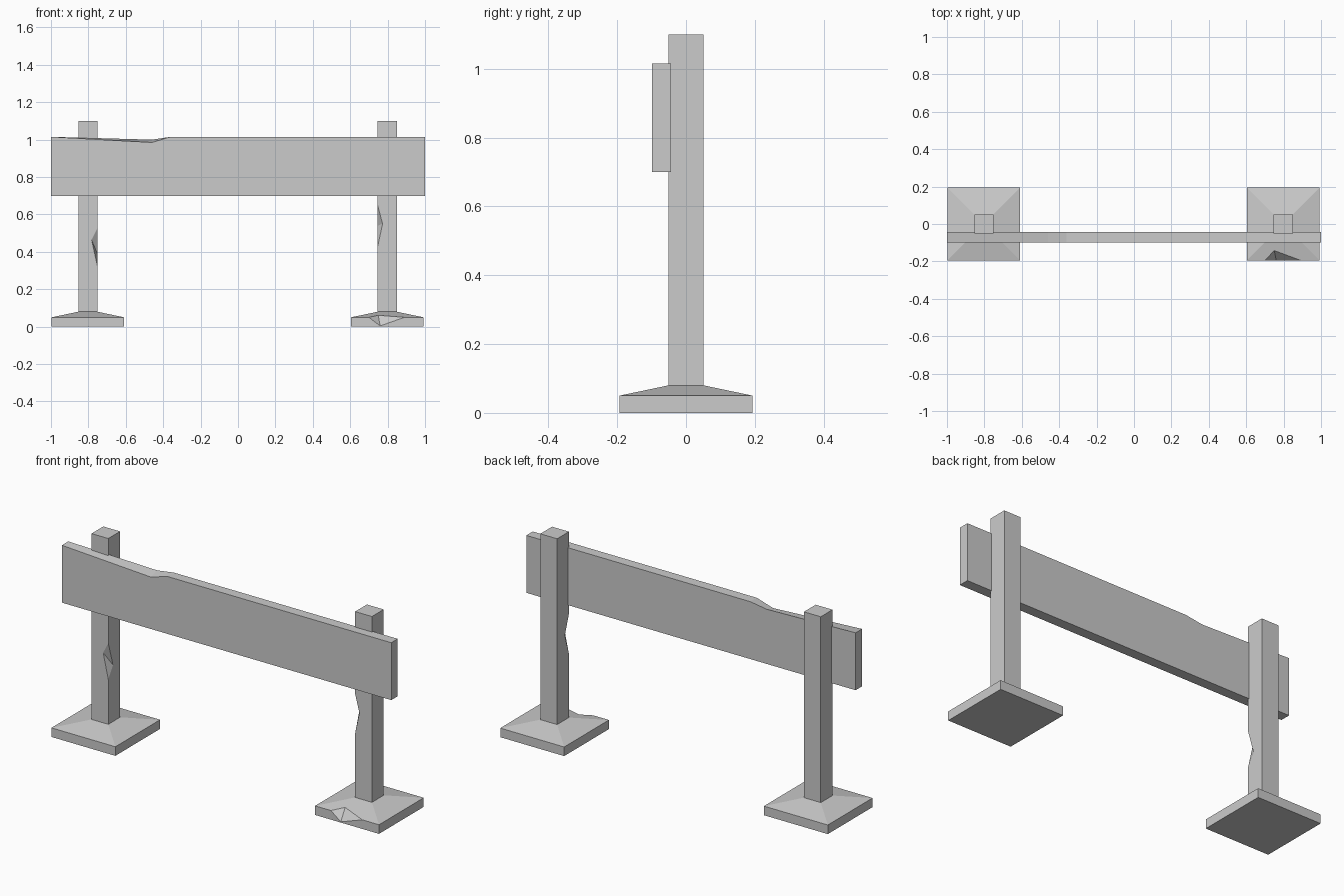
import bpy, bmesh
from mathutils import Vector

if "Cube" in bpy.data.objects:
    bpy.data.objects.remove(bpy.data.objects["Cube"])


def make_object(name, verts, faces):
    mesh = bpy.data.meshes.new(name)
    bm = bmesh.new()
    vs = [bm.verts.new(v) for v in verts]
    for f in faces:
        bm.faces.new([vs[i] for i in f])
    bmesh.ops.recalc_face_normals(bm, faces=bm.faces)
    bm.to_mesh(mesh)
    bm.free()
    ob = bpy.data.objects.new(name, mesh)
    bpy.context.collection.objects.link(ob)
    return ob


def loft(name, rings):
    """Join matching rings of points into one capped solid."""
    n = len(rings[0])
    faces = [tuple(range(n)), tuple(range((len(rings) - 1) * n, len(rings) * n))]
    for r in range(len(rings) - 1):
        for i in range(n):
            j = (i + 1) % n
            faces.append((r * n + i, r * n + j, (r + 1) * n + j, (r + 1) * n + i))
    return make_object(name, [p for ring in rings for p in ring], faces)


def square(cx, half, z):
    return [(cx + sx * half, sy * half, z) for sx, sy in ((-1, -1), (1, -1), (1, 1), (-1, 1))]


def chip(target, end_a, end_b, side_a, side_b):
    """Knock a splinter off an edge: two points on the edge, one on each adjoining face."""
    pts = [Vector(p) for p in (end_a, end_b, side_a, side_b)]
    mid = (pts[2] + pts[3]) / 2
    pts = [mid + (p - mid) * 1.3 for p in pts]
    cutter = make_object(target.name + "_cutter", pts,
                         [(0, 1, 2), (0, 1, 3), (0, 2, 3), (1, 2, 3)])
    cutter.hide_render = True
    cutter.hide_set(True)
    mod = target.modifiers.new("chip", 'BOOLEAN')
    mod.operation = 'DIFFERENCE'
    mod.solver = 'EXACT'
    mod.object = cutter


# Posts and sloped feet
posts, feet = {}, {}
for side, cx in (("left", -0.803), ("right", 0.798)):
    posts[side] = loft(side + "_post", [square(cx, 0.051, z) for z in (0.06, 1.10)])
    feet[side] = loft(side + "_foot", [square(cx, h, z)
                                       for h, z in ((0.194, 0), (0.194, 0.05), (0.051, 0.08))])

# Splintered inner edges of the posts
xl, xr, yf = -0.803 + 0.051, 0.798 - 0.051, -0.051
chip(posts["left"], (xl, yf, 0.525), (xl, yf, 0.326), (-0.783, yf, 0.465), (xl, -0.01, 0.39))
chip(posts["right"], (xr, yf, 0.648), (xr, yf, 0.43), (0.773, yf, 0.55), (xr, -0.015, 0.54))

# Broken front edge of the right foot
chip(feet["right"], (0.70, -0.194, 0.05), (0.89, -0.194, 0.05),
     (0.76, -0.194, 0.004), (0.75, -0.142, 0.061))

# Cross board with a worn dip in its top edge
front = [(-1, 0.70), (1, 0.70), (1, 1.015), (-0.36, 1.015), (-0.46, 0.985), (-1, 1.015)]
back = [(-1, 0.70), (1, 0.70), (1, 1.015), (-0.36, 1.015), (-0.46, 1.0), (-1, 1.015)]
loft("cross_board", [[(x, y, z) for x, z in outline]
                     for y, outline in ((-0.099, front), (-0.043, back))])
